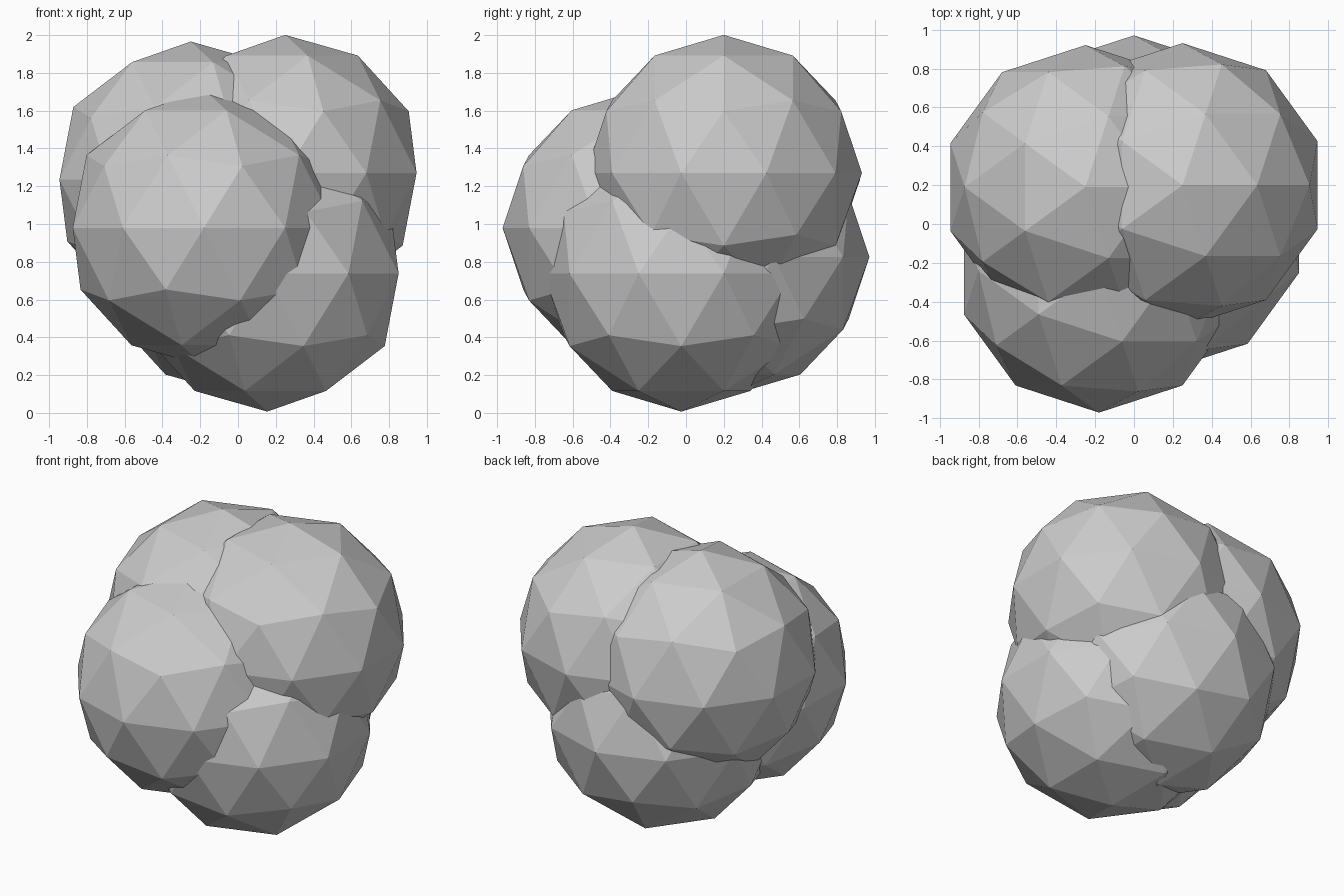
import bpy

# Remove the default cube
cube = bpy.data.objects.get("Cube")
if cube:
    bpy.data.objects.remove(cube, do_unlink=True)

# Single plain grey material
grey = bpy.data.materials.new("light grey")
grey.use_nodes = True
colour = (0.6, 0.6, 0.6, 1.0)
grey.diffuse_color = colour
grey.node_tree.nodes["Principled BSDF"].inputs["Base Color"].default_value = colour

RADIUS = 0.731


def add_lobe(name, centre):
    """Flat-shaded low-poly ball, one lobe of the cluster."""
    bpy.ops.mesh.primitive_ico_sphere_add(
        subdivisions=2, radius=RADIUS, location=centre)
    lobe = bpy.context.object
    lobe.name = name
    lobe.data.name = name
    lobe.data.materials.append(grey)
    return lobe


# Five overlapping lobes of equal size
lobes = {
    "upper_left_lobe": (0.25, 0.20, 1.27),
    "upper_right_lobe": (-0.25, 0.19, 1.235),
    "front_lobe": (-0.18, -0.24, 0.98),
    "lower_left_lobe": (0.155, -0.025, 0.738),
    "back_lobe": (0.0, 0.24, 0.825),
}
for name, centre in lobes.items():
    add_lobe(name, centre)
